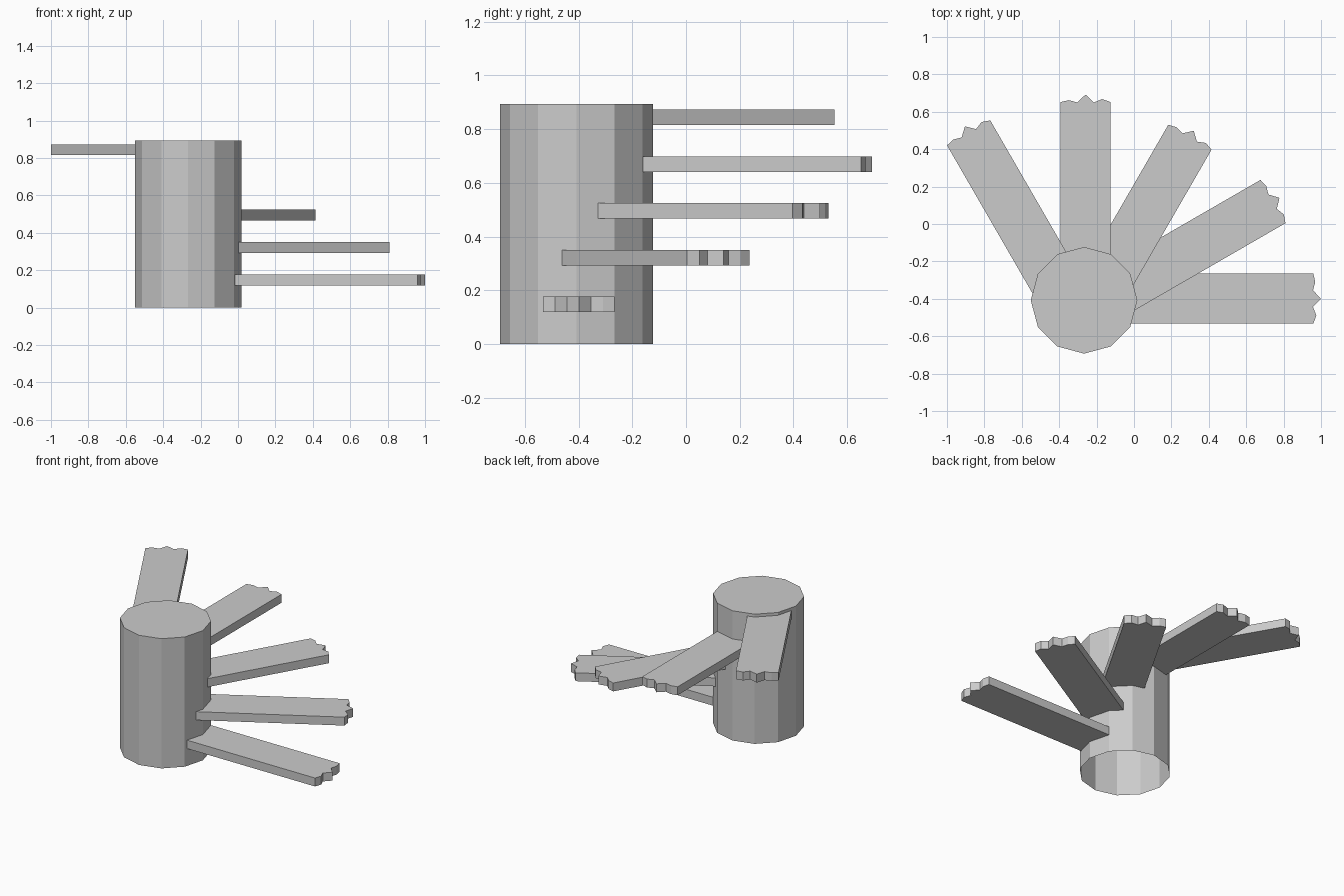
import bpy, bmesh
from math import cos, sin, pi, radians

if "Cube" in bpy.data.objects:
    bpy.data.objects.remove(bpy.data.objects["Cube"])

CX, CY, R, H = -0.267, -0.408, 0.285, 0.893
WIDTH, THICK = 0.267, 0.058
# broken end of a step, left to right: how far each point sticks out
JAGGED = [0, 0.01, -0.002, 0.04, -0.002, 0.016, 0]


def finish(name, bm):
    bmesh.ops.recalc_face_normals(bm, faces=bm.faces)
    mesh = bpy.data.meshes.new(name)
    bm.to_mesh(mesh)
    bm.free()
    obj = bpy.data.objects.new(name, mesh)
    bpy.context.collection.objects.link(obj)
    return obj


def prism(outline, z0, z1, open_bottom=False):
    bm = bmesh.new()
    low = [bm.verts.new((x, y, z0)) for x, y in outline]
    high = [bm.verts.new((x, y, z1)) for x, y in outline]
    n = len(outline)
    for i in range(n):
        j = (i + 1) % n
        bm.faces.new((low[i], low[j], high[j], high[i]))
    bm.faces.new(high)
    if not open_bottom:
        bm.faces.new(low[::-1])
    return bm


def step(name, tip, angle, length, z):
    # plank outline along its own axis, turned and moved to the tip
    n = len(JAGGED) - 1
    pts = [(-length, WIDTH / 2), (-length, -WIDTH / 2)]
    pts += [(JAGGED[i], WIDTH / 2 - WIDTH * i / n) for i in range(n, -1, -1)]
    c, s = cos(radians(angle)), sin(radians(angle))
    outline = [(tip[0] + u * c - v * s, tip[1] + u * s + v * c) for u, v in pts]
    finish(name, prism(outline, z, z + THICK))


# twelve-sided hollow column, open underneath
ring = [(CX + R * cos(k * pi / 6), CY + R * sin(k * pi / 6)) for k in range(12)]
finish("column", prism(ring, 0, H, open_bottom=True))

# broken steps winding up the column: tip position, length
steps = [((0.959, -0.399), 0.99), ((0.743, 0.12), 0.94), ((0.299, 0.464), 0.85),
         ((-0.259, 0.652), 0.83), ((-0.884, 0.487), 0.92)]
for i, (tip, length) in enumerate(steps):
    step(f"step_{i + 1}", tip, 30 * i, length, 0.119 + 0.174 * i)
